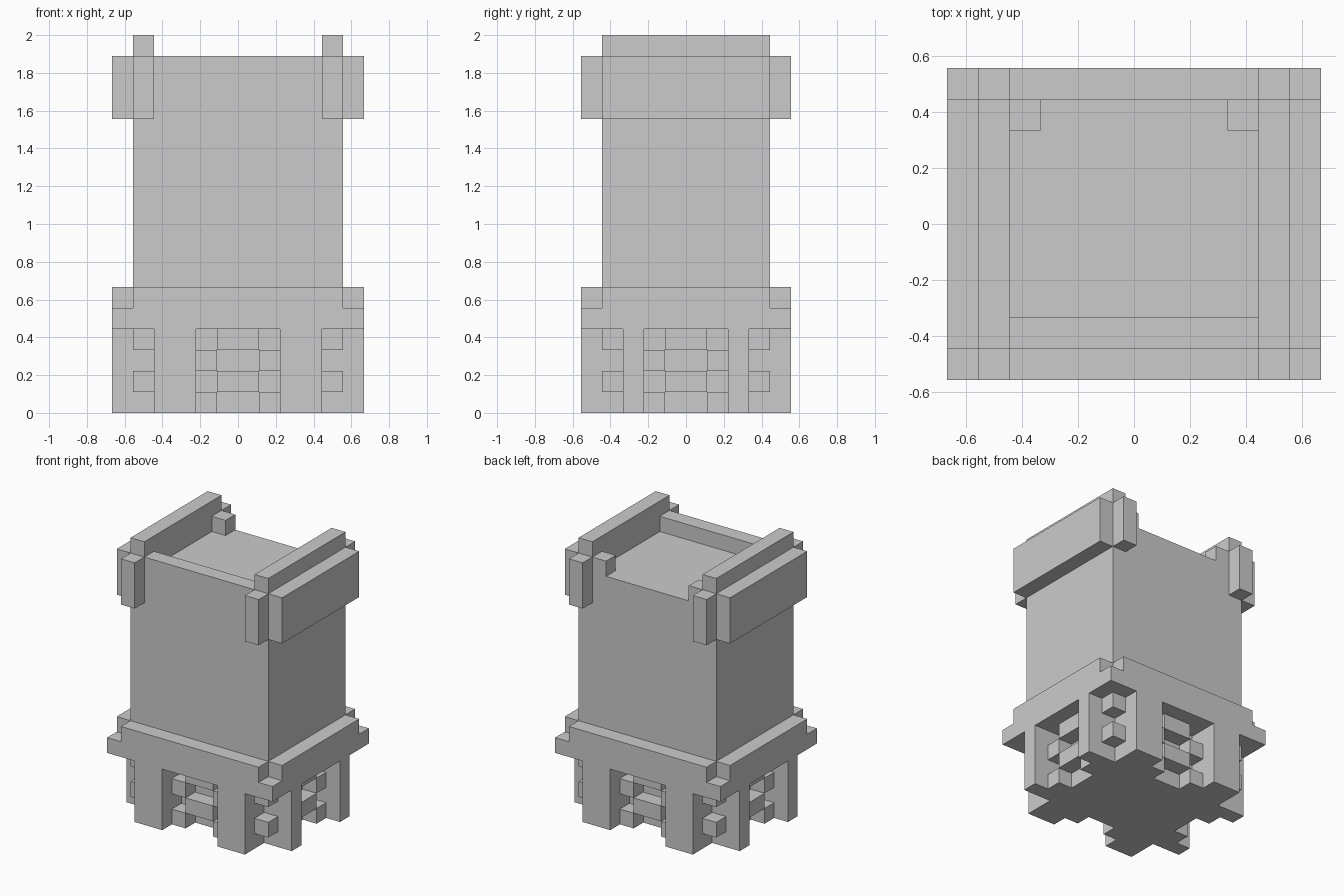
import bpy, bmesh
from mathutils import Vector

if "Cube" in bpy.data.objects:
    bpy.data.objects.remove(bpy.data.objects["Cube"])

U = 1 / 9          # the model sits on a grid of 18 cells in height
cells = {}         # grid cell -> part name


def block(part, x, y, z, mirror_x=True, mirror_y=True):
    """Fill a box of grid cells (ranges as low, high), mirrored about x and y."""
    for sx in ((1, -1) if mirror_x else (1,)):
        for sy in ((1, -1) if mirror_y else (1,)):
            for i in range(*x):
                for j in range(*y):
                    for k in range(*z):
                        a = i if sx > 0 else -1 - i
                        b = j if sy > 0 else -1 - j
                        cells[(a, b, k)] = part


# Base: core, outer pillars
block("base_core", (0, 4), (0, 3), (0, 4))
block("front_back_pillars", (2, 4), (3, 5), (0, 4))
block("side_pillars", (4, 6), (2, 3), (0, 4))

# Checkered grille blocks inside the openings and the corner recesses
for k in (0, 2):
    block("grille", (1, 2), (3, 4), (k, k + 1))
    block("grille", (4, 5), (1, 2), (k, k + 1))
for k in (1, 3):
    block("grille", (0, 1), (3, 4), (k, k + 1))
    block("grille", (4, 5), (0, 1), (k, k + 1))
    block("corner_studs", (4, 5), (3, 4), (k, k + 1))

# Collar: full slab, then an upper step without corners
block("collar", (0, 6), (0, 5), (4, 5))
block("collar", (0, 6), (0, 4), (5, 6))
block("collar", (0, 5), (4, 5), (5, 6))

# Body with recessed top, front lip and back corner nubs
block("body", (0, 5), (0, 4), (6, 16))
block("front_lip", (0, 4), (-4, -3), (16, 17), mirror_y=False)
block("back_nubs", (3, 4), (3, 4), (16, 17), mirror_y=False)

# Top side rails, side panels and corner tabs
block("top_rails", (4, 5), (0, 4), (16, 18))
block("side_panels", (5, 6), (0, 4), (14, 17))
block("corner_tabs", (4, 5), (4, 5), (14, 17))


def build(part):
    """Make one part from the outer faces of its cells, merged into large flats."""
    bm = bmesh.new()
    for c, name in cells.items():
        if name != part:
            continue
        for axis in range(3):
            for s in (1, -1):
                n = [0, 0, 0]
                n[axis] = s
                if tuple(c[i] + n[i] for i in range(3)) in cells:
                    continue
                u, v = (axis + 1) % 3, (axis + 2) % 3
                loop = [(0, 0), (1, 0), (1, 1), (0, 1)][::s]
                verts = []
                for du, dv in loop:
                    p = Vector(c)
                    p[axis] += (s + 1) // 2
                    p[u] += du
                    p[v] += dv
                    verts.append(bm.verts.new(p * U))
                bm.faces.new(verts)
    bmesh.ops.remove_doubles(bm, verts=bm.verts, dist=0.001)
    bmesh.ops.dissolve_limit(bm, angle_limit=0.01, verts=bm.verts, edges=bm.edges)
    mesh = bpy.data.meshes.new(part)
    bm.to_mesh(mesh)
    bm.free()
    bpy.context.collection.objects.link(bpy.data.objects.new(part, mesh))


for part in dict.fromkeys(cells.values()):
    build(part)
